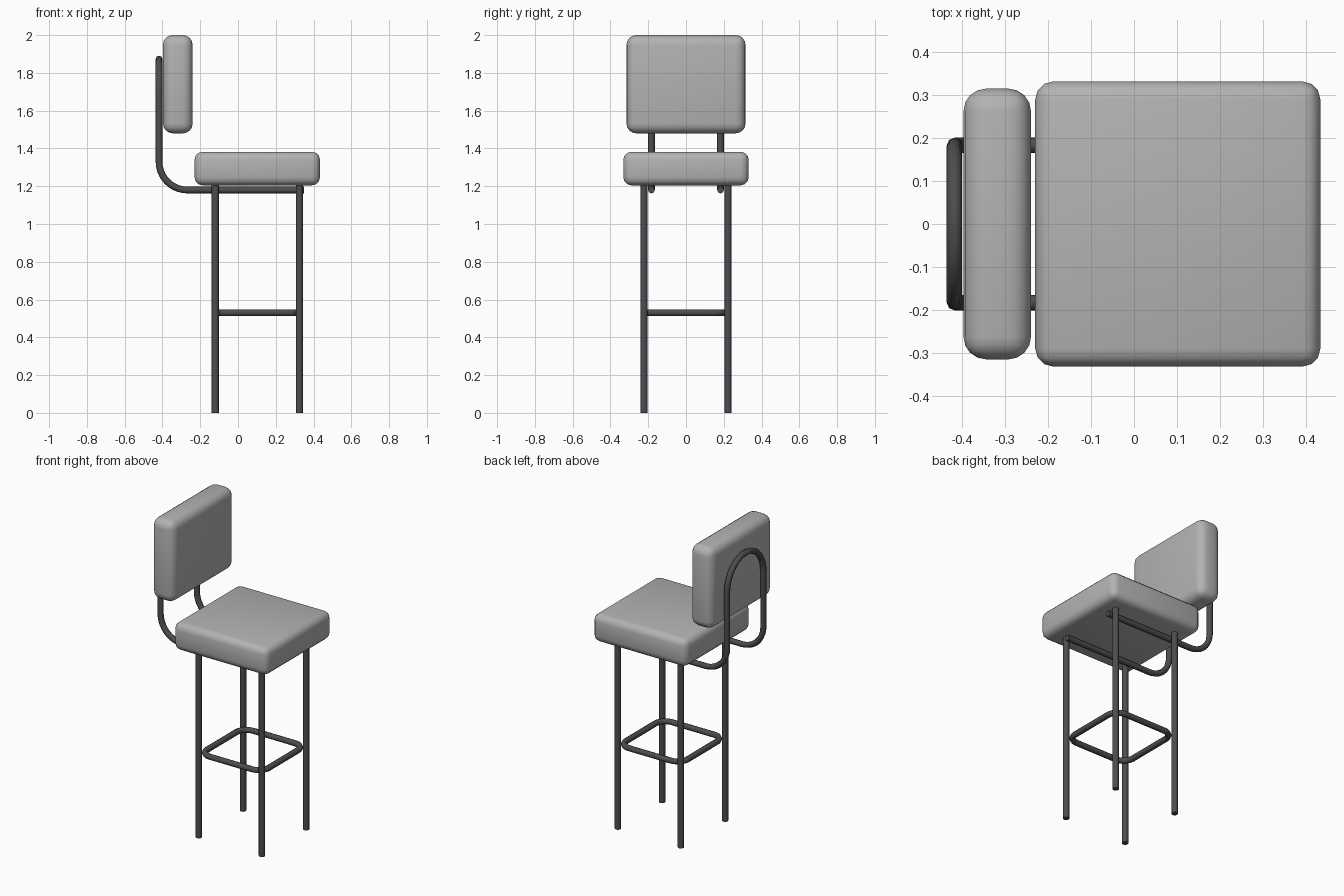
import bpy, math
from mathutils import Vector

if "Cube" in bpy.data.objects:
    bpy.data.objects.remove(bpy.data.objects["Cube"])


def material(name, rgb):
    m = bpy.data.materials.new(name)
    m.diffuse_color = (*rgb, 1)
    m.use_nodes = True
    m.node_tree.nodes["Principled BSDF"].inputs["Base Color"].default_value = m.diffuse_color
    return m


PAD = material("grey upholstery", (0.45, 0.45, 0.45))
STEEL = material("dark steel", (0.075, 0.075, 0.08))
R = 0.018          # tube radius
CX = 0.1025        # centre of the leg square
LEG = 0.2225       # half spacing of the legs


def cushion(name, lo, hi, bevel, segments):
    lo, hi = Vector(lo), Vector(hi)
    bpy.ops.mesh.primitive_cube_add(size=1, location=(lo + hi) / 2)
    o = bpy.context.object
    o.name = name
    o.scale = hi - lo
    bpy.ops.object.transform_apply(location=False, rotation=False, scale=True)
    b = o.modifiers.new("soft edges", 'BEVEL')
    b.width, b.segments = bevel, segments
    o.data.materials.append(PAD)
    bpy.ops.object.shade_smooth()


def fillet(corners, closed=False, steps=10):
    """Turn (point, radius) corners into a path with round bends."""
    out, n = [], len(corners)
    for i, (p, r) in enumerate(corners):
        p = Vector(p)
        if r == 0:
            out.append(p)
            continue
        a = (Vector(corners[i - 1][0]) - p).normalized()
        b = (Vector(corners[(i + 1) % n][0]) - p).normalized()
        c = p + (a + b) * r        # all bends are right angles
        for k in range(steps + 1):
            t = k / steps * math.pi / 2
            out.append(c - b * r * math.cos(t) - a * r * math.sin(t))
    return out


def tube(name, points, closed=False):
    cu = bpy.data.curves.new(name, 'CURVE')
    cu.dimensions = '3D'
    cu.bevel_depth = R
    cu.bevel_resolution = 2
    cu.use_fill_caps = True
    s = cu.splines.new('POLY')
    s.points.add(len(points) - 1)
    for q, p in zip(s.points, points):
        q.co = (*p, 1)
    s.use_cyclic_u = closed
    s.use_smooth = True
    cu.materials.append(STEEL)
    o = bpy.data.objects.new(name, cu)
    bpy.context.collection.objects.link(o)


# Cushions
cushion("seat", (-0.23, -0.332, 1.205), (0.434, 0.332, 1.382), 0.042, 3)
cushion("backrest", (-0.397, -0.315, 1.48), (-0.24, 0.315, 2.0), 0.052, 4)

# Four legs
for sx, xn in ((-1, "left"), (1, "right")):
    for sy, yn in ((-1, "front"), (1, "back")):
        x, y = CX + sx * LEG, sy * LEG
        bpy.ops.mesh.primitive_cylinder_add(vertices=12, radius=R + 0.001, depth=1.215,
                                            location=(x, y, 0.6075))
        o = bpy.context.object
        o.name = f"{yn}_{xn}_leg"
        o.data.materials.append(STEEL)
        bpy.ops.object.shade_smooth_by_angle(angle=math.radians(40))

# Foot ring
h = 0.217
ring = [((CX + sx * h, sy * h, 0.53), 0.07)
        for sx, sy in ((-1, -1), (1, -1), (1, 1), (-1, 1))]
tube("foot_ring", fillet(ring), True)

# Bent tube under the seat, up behind the backrest and over in an arch
w, xb, zb, zt = 0.183, -0.418, 1.18, 1.873
back = [((0.35, -w, zb), 0), ((xb, -w, zb), 0.15),
        ((xb, -w, zt), w * 0.999), ((xb, w, zt), w * 0.999),
        ((xb, w, zb), 0.15), ((0.35, w, zb), 0)]
tube("back_frame", fillet(back))
